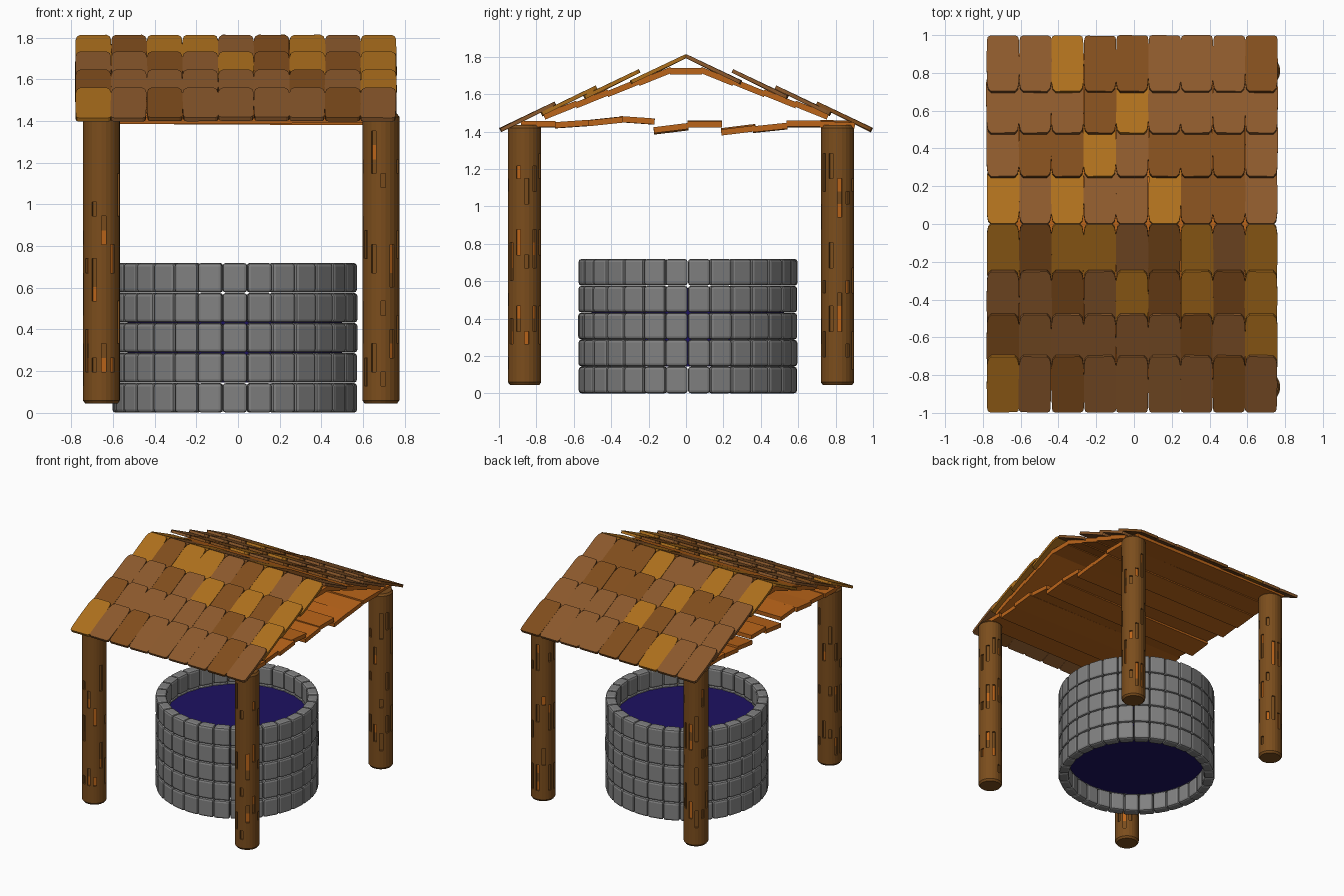
import bpy, bmesh, math, random
from math import pi, sin, cos, radians
from mathutils import Matrix, Vector

if "Cube" in bpy.data.objects:
    bpy.data.objects.remove(bpy.data.objects["Cube"])

random.seed(7)

def material(name, rgb):
    m = bpy.data.materials.new(name)
    m.diffuse_color = (*rgb, 1)
    m.use_nodes = True
    m.node_tree.nodes["Principled BSDF"].inputs["Base Color"].default_value = m.diffuse_color
    return m

bark = material("bark", (0.20, 0.075, 0.012))
plank_wood = material("plank_wood", (0.50, 0.13, 0.01))
shingle_mats = [material("shingle_light", (0.42, 0.16, 0.012)),
                material("shingle_mid", (0.26, 0.10, 0.025)),
                material("shingle_dark", (0.22, 0.075, 0.012))]
water_blue = material("water_blue", (0.012, 0.006, 0.12))
stone_grey = material("stone_grey", (0.22, 0.22, 0.22))

def finish(name, bm, mats, loc=(0, 0, 0)):
    bmesh.ops.recalc_face_normals(bm, faces=bm.faces)
    me = bpy.data.meshes.new(name)
    bm.to_mesh(me)
    bm.free()
    for m in mats:
        me.materials.append(m)
    ob = bpy.data.objects.new(name, me)
    ob.location = loc
    bpy.context.collection.objects.link(ob)
    return ob

def bevel_mod(ob, width, segments):
    b = ob.modifiers.new("bevel", 'BEVEL')
    b.width, b.segments = width, segments
    b.limit_method, b.angle_limit = 'ANGLE', radians(40)

# Stone ring: 5 courses of 30 wedge-shaped blocks
bm = bmesh.new()
N, ROWS, H = 30, 5, 0.144
R_IN, R_OUT = 0.508, 0.588
for row in range(ROWS):
    for k in range(N):
        mid = -pi / 2 + k * 2 * pi / N
        half = pi / N * 0.985
        r_out = R_OUT + random.uniform(-0.002, 0.002)
        cube = bmesh.ops.create_cube(bm, size=1)
        for v in cube["verts"]:
            a = mid + half * (1 if v.co.x > 0 else -1)
            r = r_out if v.co.y > 0 else R_IN
            z = (row + 0.5) * H + v.co.z * H * 0.99
            v.co = (r * cos(a), r * sin(a), z)
bevel_mod(finish("well_stones", bm, [stone_grey], (-0.015, 0.01, 0)), 0.016, 2)

# Water body inside the ring
bm = bmesh.new()
bmesh.ops.create_cone(bm, cap_ends=True, segments=48, radius1=0.515, radius2=0.515, depth=0.42,
                      matrix=Matrix.Translation((-0.015, 0.01, 0.355)))
finish("water", bm, [water_blue])

# Log posts with narrow grooves cut into the bark
def post(name, x, y):
    bm = bmesh.new()
    sides, rings, z0, z1 = 24, 20, 0.045, 1.435
    profile = [(0.078, z0)] + [(0.089, z0 + 0.015 + (z1 - z0 - 0.03) * i / rings)
                               for i in range(rings + 1)] + [(0.078, z1)]
    loops = [[bm.verts.new((r * cos(2 * pi * i / sides), r * sin(2 * pi * i / sides), z))
              for i in range(sides)] for r, z in profile]
    grid = {}
    for j in range(len(loops) - 1):
        for i in range(sides):
            n = (i + 1) % sides
            grid[i, j] = bm.faces.new((loops[j][i], loops[j][n], loops[j + 1][n], loops[j + 1][i]))
    bm.faces.new(loops[0][::-1])
    bm.faces.new(loops[-1])
    for i in range(0, sides, 2):
        j = random.randint(2, 5)
        while j < rings - 2:
            run = [grid[i, q] for q in range(j, j + random.randint(1, 3))]
            normal = Vector((cos(2 * pi * (i + .5) / sides), sin(2 * pi * (i + .5) / sides), 0))
            side = Vector((-normal.y, normal.x, 0))
            new = bmesh.ops.extrude_face_region(bm, geom=run)["geom"]
            for f in run:
                bm.faces.remove(f)
            for g in new:
                if isinstance(g, bmesh.types.BMVert):
                    g.co -= normal * 0.012
                elif isinstance(g, bmesh.types.BMFace):
                    g.material_index = random.choice((0, 0, 1))
            j += random.randint(5, 9)
    ob = finish(name, bm, [bark, plank_wood], (x, y, 0))
    return ob

for px, sx in ((-0.655, "left"), (0.685, "right")):
    for py, sy in ((-0.863, "front"), (0.81, "back")):
        post(f"{sy}_{sx}_post", px, py)

# Boards running along x, given by their end position (y, z) and tilt
def board(bm, y, z, tilt, width, thick=0.032, length=1.44, yaw=0.0):
    m = (Matrix.Translation((0, y, z)) @ Matrix.Rotation(yaw, 4, 'Y')
         @ Matrix.Rotation(radians(tilt), 4, 'X') @ Matrix.Diagonal((length, width, thick, 1)))
    bmesh.ops.create_cube(bm, size=1, matrix=m)

# Ceiling boards between the posts, some loose and tilted
bm = bmesh.new()
ceiling = [(-0.79, 1.44, 0), (-0.61, 1.44, 4), (-0.43, 1.455, 6), (-0.26, 1.46, -4),
           (-0.08, 1.415, 7), (0.10, 1.44, 0), (0.28, 1.41, 7), (0.45, 1.42, 6),
           (0.63, 1.44, 0), (0.81, 1.44, -2)]
for y, z, tilt in ceiling:
    board(bm, y, z, tilt, 0.185, length=1.44 + random.uniform(-0.03, 0.03),
          yaw=random.uniform(-0.006, 0.006))
finish("ceiling_boards", bm, [plank_wood])

# Boards under the roof slopes and the flat ridge board
bm = bmesh.new()
for s in (-1, 1):
    for i in range(4):
        board(bm, s * (0.67 - 0.168 * i), 1.515 + 0.06 * i, -s * 22, 0.19)
board(bm, 0, 1.722, 0, 0.17, 0.036)
finish("roof_boards", bm, [plank_wood])

# Shingles: rounded tiles, 9 columns by 4 rows per slope, each lower row lapping the upper one
half_outline = [(0.40, 0.0), (0.47, 0.02), (0.495, 0.08), (0.505, 0.45), (0.495, 0.82),
                (0.46, 0.93), (0.37, 0.985)]
outline = half_outline + [(-u, v) for u, v in reversed(half_outline)]
COLS, W, LEN, SLOPE, THICK = 9, 0.171, 0.333, radians(26), 0.02
row_tops = [(0.70, 1.562), (0.48, 1.648), (0.25, 1.735), (0.0, 1.815)]

for name, turn in (("front_shingles", 0), ("back_shingles", pi)):
    bm = bmesh.new()
    for top_y, top_z in row_tops:
        for c in range(COLS):
            mat = random.choice((0, 1, 1, 2))
            m = (Matrix.Rotation(turn, 4, 'Z')
                 @ Matrix.Translation(((c - (COLS - 1) / 2) * W, -top_y, top_z))
                 @ Matrix.Rotation(SLOPE + random.uniform(-0.012, 0.012), 4, 'X')
                 @ Matrix.Rotation(random.uniform(-0.012, 0.012), 4, 'Z'))
            top, low = [], []
            for u, v in outline:
                p = (u * W, (v - 0.995) * LEN)
                top.append(bm.verts.new(m @ Vector((*p, 0))))
                low.append(bm.verts.new(m @ Vector((*p, -THICK))))
            faces = [bm.faces.new(top), bm.faces.new(low[::-1])]
            n = len(top)
            for i in range(n):
                k = (i + 1) % n
                faces.append(bm.faces.new((top[i], low[i], low[k], top[k])))
            for f in faces:
                f.material_index = mat
    finish(name, bm, shingle_mats, (-0.01, 0, 0))
